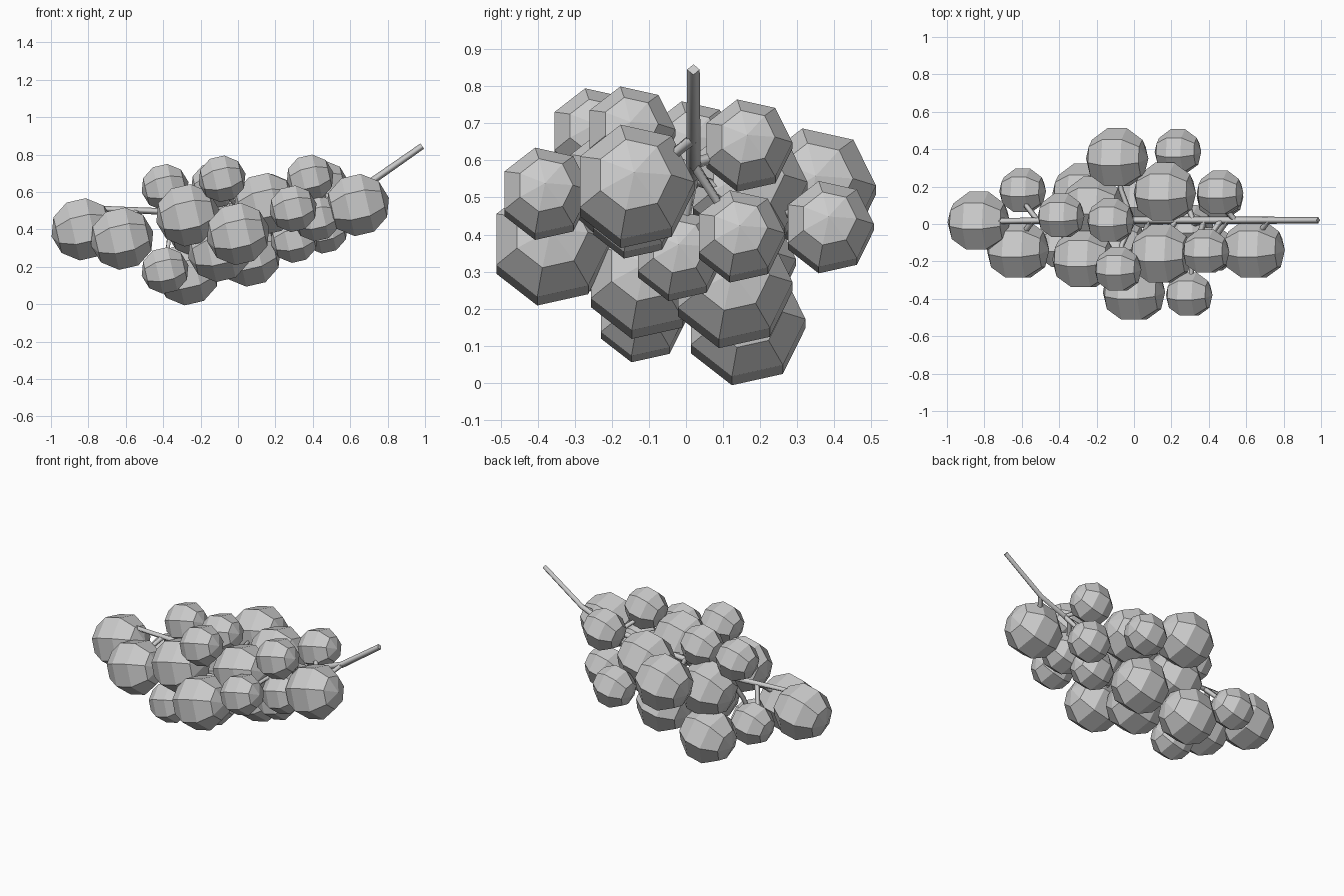
import bpy, bmesh
from math import sin, cos, pi, radians
from mathutils import Vector, Matrix

if "Cube" in bpy.data.objects:
    bpy.data.objects.remove(bpy.data.objects["Cube"])

SIDES, RINGS = 7, 5
TILT = Matrix.Rotation(radians(-13), 4, 'Y')   # +x pole leans up


def grape(name, centre, radius):
    # faceted ball whose poles point along x
    bm = bmesh.new()
    left = bm.verts.new((-radius, 0, 0))
    right = bm.verts.new((radius, 0, 0))
    rings = []
    for i in range(1, RINGS):
        a = pi * i / RINGS
        rings.append([bm.verts.new((-radius * cos(a),
                                    radius * sin(a) * cos(2 * pi * k / SIDES),
                                    radius * sin(a) * sin(2 * pi * k / SIDES)))
                      for k in range(SIDES)])
    for k in range(SIDES):
        n = (k + 1) % SIDES
        bm.faces.new((left, rings[0][k], rings[0][n]))
        bm.faces.new((right, rings[-1][n], rings[-1][k]))
        for a, b in zip(rings, rings[1:]):
            bm.faces.new((a[k], b[k], b[n], a[n]))
    bm.transform(TILT)
    bmesh.ops.recalc_face_normals(bm, faces=bm.faces)
    mesh = bpy.data.meshes.new(name)
    bm.to_mesh(mesh)
    bm.free()
    ob = bpy.data.objects.new(name, mesh)
    ob.location = centre
    bpy.context.collection.objects.link(ob)


def twig(name, points):
    # four-sided tapering tube through (position, radius) points
    cu = bpy.data.curves.new(name, 'CURVE')
    cu.dimensions = '3D'
    cu.bevel_depth = 1.0
    cu.bevel_resolution = 0
    cu.use_fill_caps = True
    sp = cu.splines.new('POLY')
    sp.points.add(len(points) - 1)
    for p, (co, r) in zip(sp.points, points):
        p.co = (*co, 1)
        p.radius = r
    ob = bpy.data.objects.new(name, cu)
    bpy.context.collection.objects.link(ob)
    bpy.ops.object.select_all(action='DESELECT')
    ob.select_set(True)
    bpy.context.view_layer.objects.active = ob
    bpy.ops.object.convert(target='MESH')


# large grapes
LARGE = [(-.83, .01, .40), (-.62, -.14, .35), (-.27, -.19, .475), (-.27, .16, .16),
         (-.22, .09, .42), (-.09, .35, .52), (.165, .165, .53), (.64, -.14, .53),
         (0, -.365, .375), (.145, -.165, .535), (-.10, -.11, .285), (.06, .125, .26)]
# small grapes
SMALL = [(-.595, .175, .325), (-.39, .04, .625), (-.125, .015, .635), (-.085, -.245, .67),
         (.235, .385, .42), (.46, .165, .64), (.385, -.15, .675), (.295, -.38, .51),
         (.46, .145, .395), (.30, -.02, .345), (.42, -.14, .46), (-.39, -.12, .18)]
for group, size, label in ((LARGE, .171, "large_grape"), (SMALL, .128, "small_grape")):
    for i, c in enumerate(group):
        grape(f"{label}_{i + 1}", c, size)

# main stem
STEM = [((.985, .02, .845), .017), ((.72, .02, .66), .019), ((.50, .02, .575), .02),
        ((.15, .02, .53), .02), ((-.40, .02, .495), .018), ((-.72, .015, .51), .016),
        ((-.83, .01, .42), .014)]
twig("stem", STEM)


def stem_point(x):
    pts = [Vector(p) for p, _ in STEM]
    for a, b in zip(pts, pts[1:]):
        if b.x <= x <= a.x:
            return a.lerp(b, (a.x - x) / (a.x - b.x))
    return pts[-1]


# short stalks joining each grape to the stem
for i, c in enumerate((LARGE + SMALL)[1:]):
    end = Vector(c)
    start = stem_point(min(end.x + .08, .95))
    mid = start.lerp(end, .5) + Vector((-.02, 0, 0))
    twig(f"stalk_{i + 1}", [(start, .016), (mid, .014), (end, .013)])
